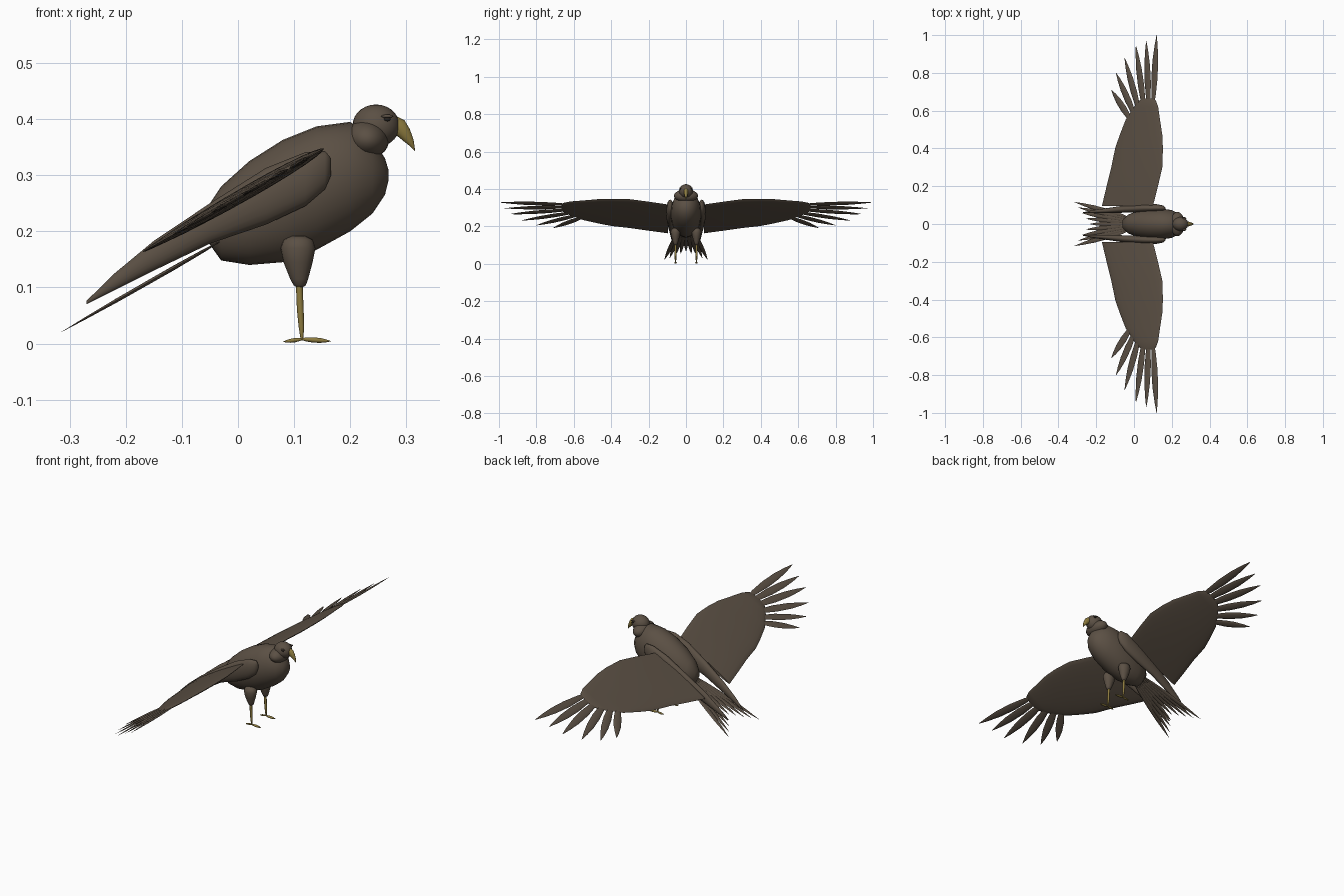
import bpy, bmesh, math
from mathutils import Vector, Matrix

if "Cube" in bpy.data.objects:
    bpy.data.objects.remove(bpy.data.objects["Cube"], do_unlink=True)


def material(name, rgb):
    m = bpy.data.materials.new(name)
    m.use_nodes = True
    m.diffuse_color = (*rgb, 1)
    m.node_tree.nodes["Principled BSDF"].inputs["Base Color"].default_value = (*rgb, 1)
    return m


BROWN = material("brown plumage", (0.105, 0.08, 0.058))
GOLD = material("ochre horn", (0.27, 0.2, 0.05))
DARK = material("dark eye", (0.02, 0.016, 0.012))
SLOPE = 0.57                       # pitch shared by the wings and the tail
NORMAL = Vector((-SLOPE, 0, 1)).normalized()


def finish(name, bm, mat, angle=60):
    bmesh.ops.recalc_face_normals(bm, faces=bm.faces)
    me = bpy.data.meshes.new(name)
    bm.to_mesh(me)
    bm.free()
    me.materials.append(mat)
    ob = bpy.data.objects.new(name, me)
    bpy.context.collection.objects.link(ob)
    bpy.context.view_layer.objects.active = ob
    bpy.ops.object.select_all(action='DESELECT')
    ob.select_set(True)
    bpy.ops.object.shade_smooth_by_angle(angle=math.radians(angle))
    return ob


def loft(name, rings, mat, sides=20):
    """Skin elliptical rings, each given as centre and two half-axis vectors."""
    bm = bmesh.new()
    loops = []
    for c, u, v in rings:
        loops.append([bm.verts.new(Vector(c) + Vector(u) * math.cos(a) + Vector(v) * math.sin(a))
                      for a in (math.tau * i / sides for i in range(sides))])
    for a, b in zip(loops, loops[1:]):
        for i in range(sides):
            j = (i + 1) % sides
            bm.faces.new((a[i], a[j], b[j], b[i]))
    bm.faces.new(loops[0])
    bm.faces.new(loops[-1])
    return finish(name, bm, mat)


def ellipsoid(name, centre, radii, mat, tilt=0):
    bm = bmesh.new()
    bmesh.ops.create_uvsphere(bm, u_segments=24, v_segments=14, radius=1)
    bm.transform(Matrix.Translation(centre) @ Matrix.Rotation(tilt, 4, 'Y')
                 @ Matrix.Diagonal((*radii, 1)))
    return finish(name, bm, mat)


def feather(name, base, tip, width, thick=0.004, mat=BROWN, normal=NORMAL):
    base, tip = Vector(base), Vector(tip)
    side = (tip - base).cross(normal).normalized()
    up = side.cross(tip - base).normalized()
    shape = ((0, 0.2), (0.15, 0.7), (0.4, 1), (0.65, 0.9), (0.85, 0.5), (1, 0.04))
    return loft(name, [(base.lerp(tip, t), side * width * w, up * thick * w)
                       for t, w in shape], mat, 10)


# Body: x, bottom, top, half width
BODY = ((-0.06, 0.19, 0.235, 0.02), (-0.03, 0.148, 0.28, 0.05), (0.02, 0.14, 0.325, 0.07),
        (0.08, 0.145, 0.363, 0.08), (0.14, 0.167, 0.387, 0.082), (0.2, 0.2, 0.395, 0.074),
        (0.24, 0.232, 0.365, 0.054), (0.262, 0.265, 0.33, 0.03), (0.268, 0.29, 0.31, 0.01))
loft("body", [((x, 0, (lo + hi) / 2), (0, w, 0), (0, 0, (hi - lo) / 2))
              for x, lo, hi, w in BODY], BROWN, 28)

# Neck ruff, head and hooked beak
ellipsoid("neck_ruff", (0.23, 0, 0.364), (0.039, 0.064, 0.034), BROWN, 0.2)
ellipsoid("head", (0.246, 0, 0.388), (0.042, 0.037, 0.038), BROWN)
BEAK = ((0.278, 0.39, 0.012, 0.014), (0.29, 0.384, 0.012, 0.014), (0.301, 0.371, 0.009, 0.011),
        (0.31, 0.357, 0.005, 0.006), (0.315, 0.344, 0.001, 0.001))
loft("beak", [((x, 0, z), (0, w, 0), (h * 0.5, 0, h)) for x, z, w, h in BEAK], GOLD, 14)

# Folded wing covers: x, bottom, top, side offset, half thickness
COVER = ((0.166, 0.3, 0.33, 0.083, 0.004), (0.155, 0.275, 0.343, 0.084, 0.014),
         (0.12, 0.245, 0.341, 0.085, 0.02), (0.05, 0.212, 0.313, 0.084, 0.022),
         (-0.05, 0.178, 0.25, 0.079, 0.019), (-0.15, 0.13, 0.183, 0.07, 0.013),
         (-0.22, 0.095, 0.125, 0.065, 0.008), (-0.27, 0.07, 0.076, 0.06, 0.002))
# Spread wing: y, trailing x, leading x, half thickness
WING = ((0.095, -0.17, 0.1, 0.007), (0.2, -0.145, 0.127, 0.011), (0.3, -0.12, 0.15, 0.012),
        (0.4, -0.1, 0.153, 0.012), (0.47, -0.076, 0.15, 0.011), (0.55, -0.045, 0.138, 0.009),
        (0.62, 0.0, 0.128, 0.007), (0.655, 0.03, 0.115, 0.005), (0.665, 0.05, 0.09, 0.002))
# Wing tip feathers: tip x, tip y
TIPS = ((0.12, 1.0), (0.065, 0.97), (0.01, 0.945), (-0.05, 0.88), (-0.095, 0.8), (-0.12, 0.71))


def on_wing(x, y):
    return Vector((x, y, 0.26 + SLOPE * x))


for side, s in (("left", 1), ("right", -1)):
    # the model faces +x, so +y is the side named left here
    loft(side + "_folded_wing", [((x, s * y, (lo + hi) / 2), (0, t, 0), (0, 0, (hi - lo) / 2))
                                 for x, lo, hi, y, t in COVER], BROWN)
    loft(side + "_spread_wing",
         [(on_wing((a + b) / 2, s * y), Vector((1, 0, SLOPE)) * (b - a) / 2, NORMAL * t)
          for y, a, b, t in WING], BROWN, 24)
    for i, (x, y) in enumerate(TIPS):
        base = on_wing(0.1 - 0.022 * i, s * (0.62 - 0.016 * i))
        feather(f"{side}_wing_feather_{i + 1}", base, on_wing(x, s * y), 0.019)

    # Eye with brow
    ellipsoid(side + "_eye", (0.266, s * 0.031, 0.4), (0.006, 0.004, 0.004), DARK)
    ellipsoid(side + "_brow", (0.266, s * 0.031, 0.405), (0.011, 0.005, 0.003), BROWN)

    # Leg: feathered thigh, bare shank, front and back toes
    y = s * 0.056
    THIGH = ((0.192, 0.107, 0.012), (0.185, 0.107, 0.026), (0.17, 0.107, 0.031),
             (0.145, 0.107, 0.026), (0.115, 0.109, 0.016), (0.104, 0.11, 0.011),
             (0.1, 0.11, 0.005))
    loft(side + "_thigh", [((x, y, z), (r, 0, 0), (0, r * 0.85, 0)) for z, x, r in THIGH], BROWN)
    SHANK = ((0.11, 0.109, 0.006), (0.06, 0.111, 0.006), (0.03, 0.113, 0.005),
             (0.005, 0.114, 0.002))
    loft(side + "_shank", [((x, y, z), (r, 0, 0), (0, r, 0)) for z, x, r in SHANK], GOLD, 12)
    up = Vector((0, 0, 1))
    feather(side + "_front_toe", (0.112, y, 0.008), (0.166, y, 0.004), 0.007, 0.005, GOLD, up)
    feather(side + "_back_toe", (0.116, y, 0.008), (0.08, y, 0.003), 0.006, 0.004, GOLD, up)

# Tail fan, longest at the outer edges
for i in range(-4, 5):
    k = abs(i) / 4
    x = -0.235 - 0.08 * k
    feather(f"tail_feather_{i + 5}", (-0.03, i * 0.009, 0.183),
            (x, i * 0.029, 0.2 + SLOPE * x), 0.013)
